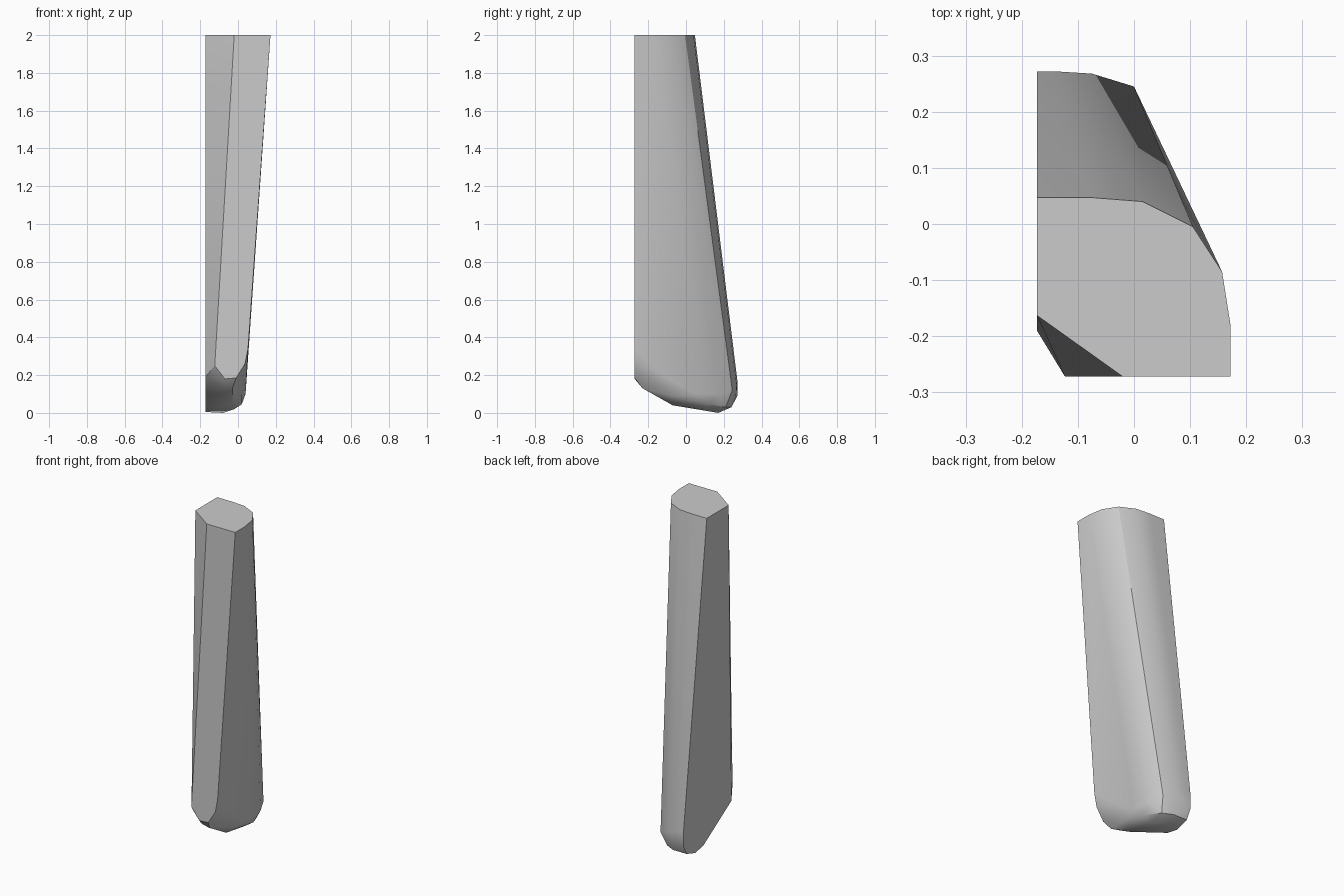
import bpy, bmesh, math

cube = bpy.data.objects.get("Cube")
if cube:
    bpy.data.objects.remove(cube, do_unlink=True)

grey = bpy.data.materials.new("plain grey")
grey.use_nodes = True
colour = (0.6, 0.6, 0.6, 1)
grey.diffuse_color = colour
grey.node_tree.nodes["Principled BSDF"].inputs["Base Color"].default_value = colour


def hull_object(name, outlines):
    """Wrap a faceted solid around a stack of outlines."""
    mesh = bpy.data.meshes.new(name)
    bm = bmesh.new()
    for outline in outlines:
        for point in outline:
            bm.verts.new(point)
    result = bmesh.ops.convex_hull(bm, input=bm.verts[:])
    loose = [v for v in bm.verts if not v.link_faces]
    bmesh.ops.delete(bm, geom=loose, context='VERTS')
    bmesh.ops.recalc_face_normals(bm, faces=bm.faces[:])
    bmesh.ops.dissolve_limit(bm, angle_limit=math.radians(1),
                             verts=bm.verts[:], edges=bm.edges[:])
    bm.to_mesh(mesh)
    bm.free()
    mesh.materials.append(grey)
    obj = bpy.data.objects.new(name, mesh)
    bpy.context.collection.objects.link(obj)
    return obj


LEFT, FRONT, BACK = -.173, -.272, .272   # flat sides and rearmost line

# Flat top with a cut front corner and a rounded back
top = [(x, y, 2) for x, y in (
    (LEFT, -.163), (-.02, FRONT), (.172, FRONT), (.172, -.18), (.157, -.085),
    (.105, -.005), (.015, .04), (-.075, .047), (LEFT, .047))]

# Where the long sides end and the toe rounding starts
shoulder = [(LEFT, BACK, .17), (-.14, BACK, .17), (-.075, .268, .15),
            (0, .245, .12), (.033, .17, .1), (.04, .05, .1),
            (.045, -.1, .19), (.053, FRONT, .34),
            (LEFT, BACK, .09), (-.09, .264, .09)]

# Middle of the rounding
rounding = [(LEFT, .24, .03), (-.08, .24, .03), (-.02, .21, .03),
            (.02, .12, .045), (.02, -.07, .09), (.02, -.2, .19),
            (.037, FRONT, .26)]

# Underside, rising towards the front
underside = [(LEFT, .16, .005), (-.08, .17, 0), (-.02, .1, .02),
             (-.03, -.07, .04), (-.03, -.23, .13), (-.01, FRONT, .185),
             (-.07, FRONT, .18), (-.08, -.23, .14), (LEFT, .08, .02),
             (LEFT, -.19, .19), (-.123, FRONT, .25)]

leg = hull_object("tapered_leg", [top, shoulder, rounding, underside])

# Soft facets, crisp main edges
bpy.ops.object.select_all(action='DESELECT')
leg.select_set(True)
bpy.context.view_layer.objects.active = leg
bpy.ops.object.shade_smooth_by_angle(angle=math.radians(30))
